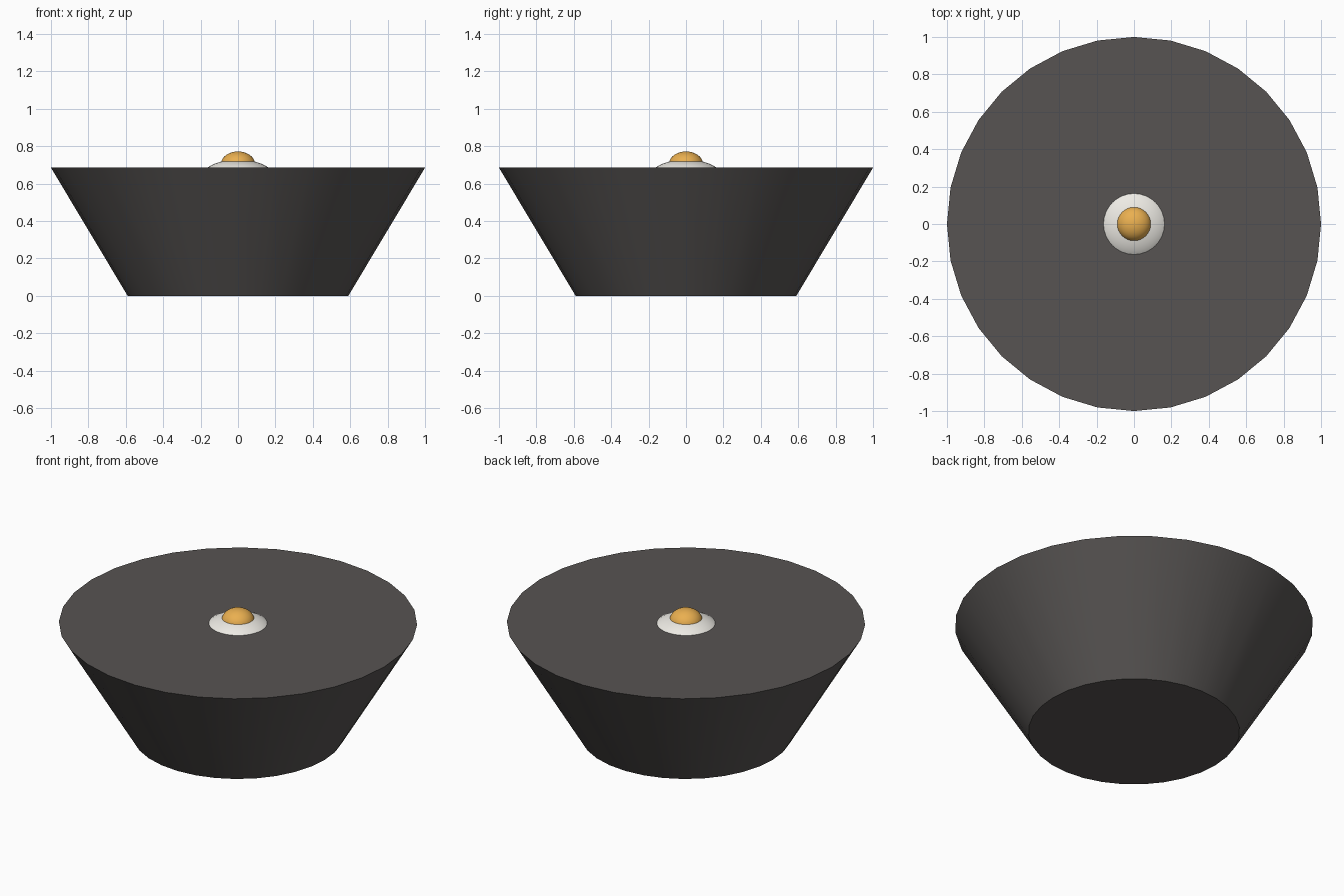
import bpy
import math

if "Cube" in bpy.data.objects:
    bpy.data.objects.remove(bpy.data.objects["Cube"])


def finish(name, colour):
    """Name, colour and smooth the active object."""
    obj = bpy.context.object
    obj.name = name
    mat = bpy.data.materials.new(name + "_colour")
    mat.diffuse_color = (*colour, 1)
    mat.use_nodes = True
    mat.node_tree.nodes["Principled BSDF"].inputs["Base Color"].default_value = mat.diffuse_color
    obj.data.materials.append(mat)
    bpy.ops.object.shade_smooth_by_angle(angle=math.radians(30))
    return obj


def ellipsoid(name, radius, half_height, z, colour):
    bpy.ops.mesh.primitive_uv_sphere_add(segments=32, ring_count=24, radius=1, location=(0, 0, z))
    bpy.context.object.scale = (radius, radius, half_height)
    bpy.ops.object.transform_apply(location=False, rotation=False, scale=True)
    return finish(name, colour)


# Solid tapered body with a flat top
H = 0.685
bpy.ops.mesh.primitive_cone_add(vertices=32, radius1=0.59, radius2=1.0, depth=H, location=(0, 0, H / 2))
finish("tapered_bowl", (0.095, 0.088, 0.085))

# Egg white and yolk, partly sunk into the top
ellipsoid("egg_white", 0.2, 0.104, 0.625, (0.85, 0.83, 0.78))
ellipsoid("egg_yolk", 0.092, 0.07, 0.702, (0.82, 0.43, 0.08))
